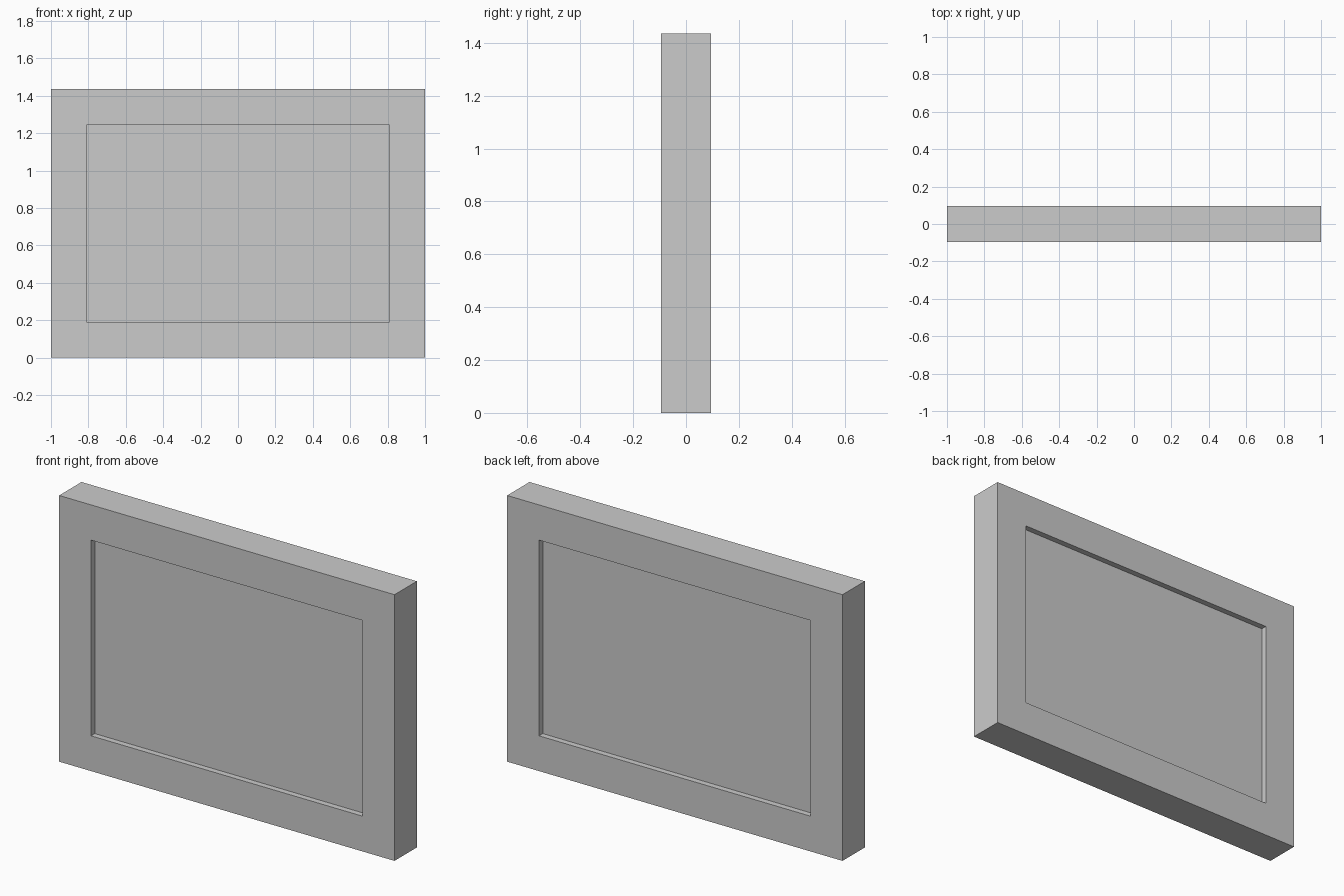
import bpy, bmesh
from mathutils import Matrix, Vector

if "Cube" in bpy.data.objects:
    bpy.data.objects.remove(bpy.data.objects["Cube"])

WIDTH, DEPTH, HEIGHT = 2.0, 0.19, 1.435
BORDER, RECESS = 0.19, 0.032

# Solid slab standing on the ground
bm = bmesh.new()
bmesh.ops.create_cube(bm, size=1, matrix=Matrix.Translation((0, 0, HEIGHT / 2))
                      @ Matrix.Diagonal((WIDTH, DEPTH, HEIGHT, 1)))
bm.normal_update()

# Sunken panel inside a square border, on the front and the back
for side in (-1, 1):
    panel = next(f for f in bm.faces if f.normal.y * side > 0.9)
    # First inset makes the flat border, second makes the recess walls
    bmesh.ops.inset_region(bm, faces=[panel], thickness=BORDER, use_even_offset=True)
    walls = bmesh.ops.extrude_discrete_faces(bm, faces=[panel])
    bmesh.ops.translate(bm, verts=walls["faces"][0].verts,
                        vec=Vector((0, -side * RECESS, 0)))
    bm.normal_update()

bmesh.ops.recalc_face_normals(bm, faces=bm.faces)
mesh = bpy.data.meshes.new("framed_panel")
bm.to_mesh(mesh)
bm.free()
bpy.context.collection.objects.link(bpy.data.objects.new("framed_panel", mesh))
